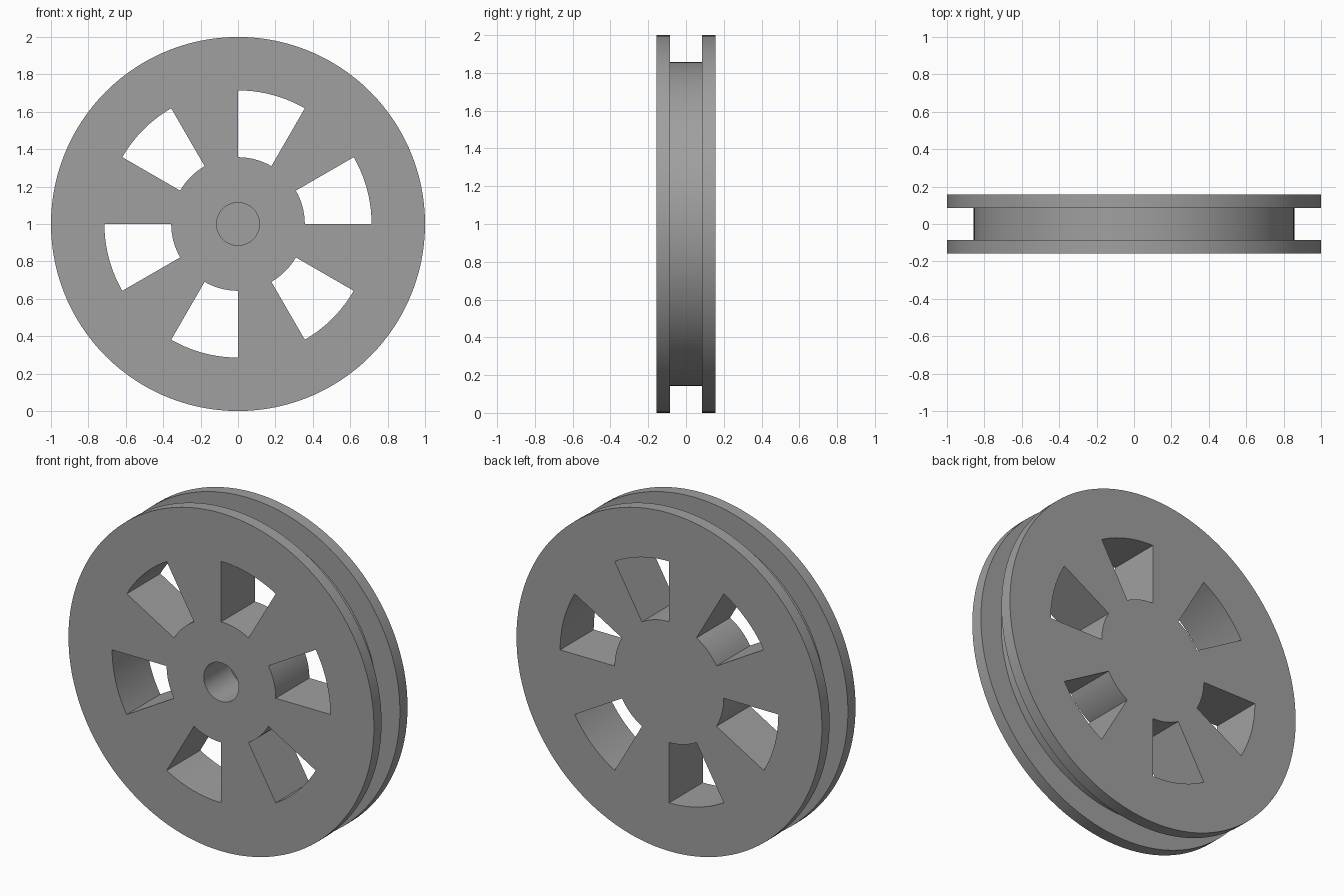
import bpy, bmesh, math

if "Cube" in bpy.data.objects:
    bpy.data.objects.remove(bpy.data.objects["Cube"])

U = 1 / 7                      # wheel radius is 7 units
STEPS = 120                    # 3 degree segments
W, G = 1.1 * U, 0.6 * U        # half width of the wheel and of the groove
R, GROOVE, WIN_OUT, WIN_IN, BORE = 7 * U, 6 * U, 5 * U, 2.5 * U, 0.8 * U

# Outlines as (radius, y): hub with blind bore, spoke faces, grooved rim
hub = [[(0, G), (BORE, G), (BORE, -W), (WIN_IN, -W)], [(WIN_IN, W), (0, W)]]
spoke = [[(WIN_IN, -W), (WIN_OUT, -W)], [(WIN_OUT, W), (WIN_IN, W)]]
rim = [[(WIN_OUT, -W), (R, -W), (R, -G), (GROOVE, -G),
        (GROOVE, G), (R, G), (R, W), (WIN_OUT, W)]]
window = [[(WIN_IN, -W), (WIN_IN, W)], [(WIN_OUT, -W), (WIN_OUT, W)]]

bm = bmesh.new()


def face(points):
    """Add a face from (radius, y, step) points, dropping repeats on the axis."""
    cos = []
    for r, y, step in points:
        a = 2 * math.pi * step / STEPS
        co = (r * math.cos(a), y, 1 + r * math.sin(a))
        if co not in cos:
            cos.append(co)
    bm.faces.new([bm.verts.new(c) for c in cos])


def in_window(step):
    return (step * 360 / STEPS) % 60 < 30


for i in range(STEPS):
    # Sweep the outlines by one step; windows replace the spoke faces
    for path in hub + rim + (window if in_window(i) else spoke):
        for (r0, y0), (r1, y1) in zip(path, path[1:]):
            face([(r0, y0, i), (r1, y1, i), (r1, y1, i + 1), (r0, y0, i + 1)])
    # Flat spoke sides where a window starts or ends
    if in_window(i) != in_window(i - 1):
        face([(WIN_IN, -W, i), (WIN_OUT, -W, i), (WIN_OUT, W, i), (WIN_IN, W, i)])

bmesh.ops.remove_doubles(bm, verts=bm.verts, dist=1e-4)
bmesh.ops.recalc_face_normals(bm, faces=bm.faces)

mesh = bpy.data.meshes.new("pulley_wheel")
bm.to_mesh(mesh)
bm.free()
wheel = bpy.data.objects.new("pulley_wheel", mesh)
bpy.context.collection.objects.link(wheel)

grey = bpy.data.materials.new("plain grey")
grey.diffuse_color = (0.35, 0.35, 0.35, 1)
grey.use_nodes = True
grey.node_tree.nodes["Principled BSDF"].inputs["Base Color"].default_value = grey.diffuse_color
mesh.materials.append(grey)

bpy.context.view_layer.objects.active = wheel
wheel.select_set(True)
bpy.ops.object.shade_smooth_by_angle(angle=math.radians(30))
